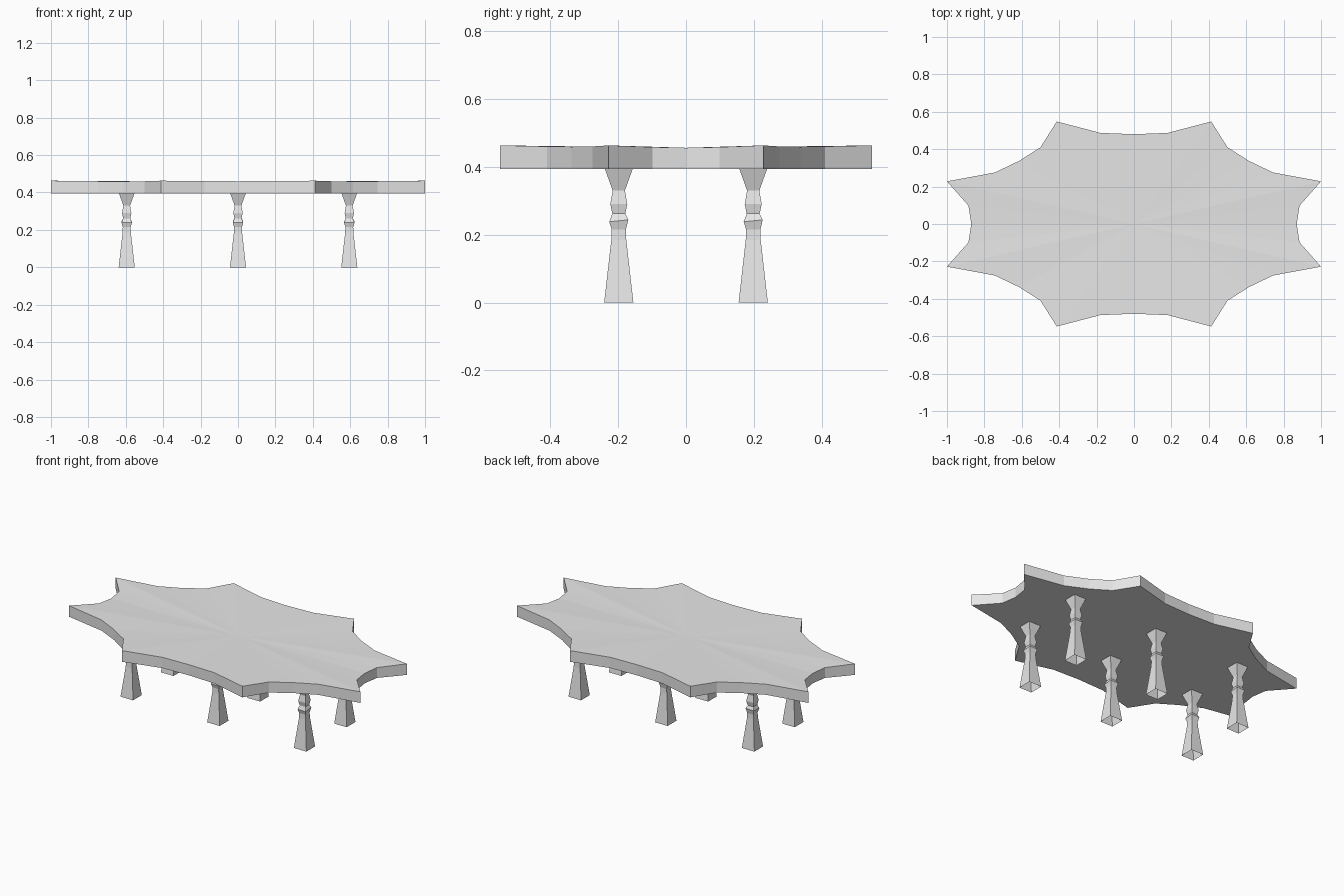
import bpy
import bmesh

cube = bpy.data.objects.get("Cube")
if cube:
    bpy.data.objects.remove(cube)

grey = bpy.data.materials.new("plain_grey")
grey.use_nodes = True
grey.diffuse_color = (0.8, 0.8, 0.8, 1)
grey.node_tree.nodes["Principled BSDF"].inputs["Base Color"].default_value = (0.8, 0.8, 0.8, 1)


def finish(bm, name):
    bmesh.ops.recalc_face_normals(bm, faces=bm.faces)
    mesh = bpy.data.meshes.new(name)
    bm.to_mesh(mesh)
    bm.free()
    mesh.materials.append(grey)
    obj = bpy.data.objects.new(name, mesh)
    bpy.context.collection.objects.link(obj)
    return obj


# Tabletop: one quarter of the star outline as (x, y, top height), mirrored twice
quarter = [
    (0.87, 0, 0.456), (0.885, 0.098, 0.458), (1, 0.228, 0.463),
    (0.745, 0.275, 0.460), (0.615, 0.337, 0.459), (0.5, 0.41, 0.460),
    (0.413, 0.548, 0.463), (0.18, 0.487, 0.461), (0, 0.48, 0.460),
]
half = quarter + [(-x, y, z) for x, y, z in reversed(quarter[:-1])]
outline = half + [(x, -y, z) for x, y, z in reversed(half[1:-1])]

bm = bmesh.new()
top = [bm.verts.new(p) for p in outline]
bottom = [bm.verts.new((x, y, 0.394)) for x, y, z in outline]
centre = bm.verts.new((0, 0, 0.456))
for i in range(len(outline)):
    j = (i + 1) % len(outline)
    bm.faces.new((top[i], top[j], centre))
    bm.faces.new((bottom[i], bottom[j], top[j], top[i]))
bm.faces.new(bottom)
finish(bm, "tabletop")

# Legs: square turned profile as (half width, height), open at the foot
profile = [
    (0.043, 0), (0.022, 0.185), (0.021, 0.215), (0.028, 0.241),
    (0.019, 0.262), (0.025, 0.29), (0.018, 0.33), (0.041, 0.394),
]
RING = 3  # the raised ring sits slightly tilted


def make_leg(name, cx, cy):
    bm = bmesh.new()
    loops = []
    for k, (w, z) in enumerate(profile):
        tilt = 0.1 if k == RING else 0
        loops.append([bm.verts.new((cx + sx * w, cy + sy * w, z + sy * w * tilt))
                      for sx, sy in ((-1, -1), (1, -1), (1, 1), (-1, 1))])
    for low, high in zip(loops, loops[1:]):
        for i in range(4):
            j = (i + 1) % 4
            bm.faces.new((low[i], low[j], high[j], high[i]))
    finish(bm, name)


for side, x in (("right", -0.595), ("middle", 0), ("left", 0.595)):
    for end, y in (("front", -0.198), ("back", 0.198)):
        make_leg(f"{end}_{side}_leg", x, y)
